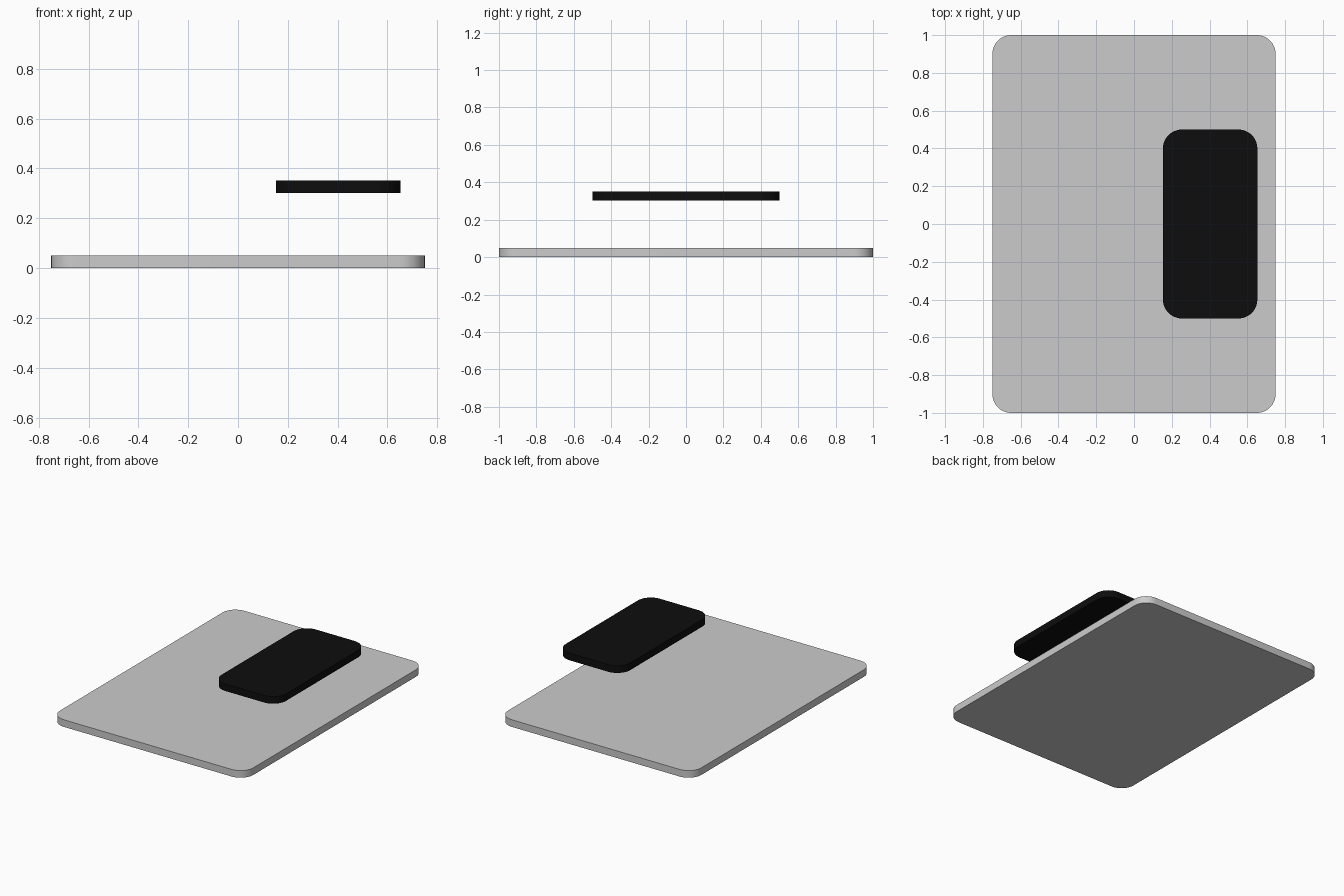
import bpy, bmesh, math

if "Cube" in bpy.data.objects:
    bpy.data.objects.remove(bpy.data.objects["Cube"])


def rounded_slab(name, center, size, z0, height, radius, color=None, segments=12):
    """Upright slab with rounded corners in plan and crisp top and bottom rims."""
    outline = []
    for i, (sx, sy) in enumerate([(1, 1), (-1, 1), (-1, -1), (1, -1)]):
        cx = center[0] + sx * (size[0] / 2 - radius)
        cy = center[1] + sy * (size[1] / 2 - radius)
        for k in range(segments + 1):
            a = math.pi / 2 * (i + k / segments)
            outline.append((cx + radius * math.cos(a), cy + radius * math.sin(a), z0))
    bm = bmesh.new()
    face = bm.faces.new([bm.verts.new(p) for p in outline])
    top = bmesh.ops.extrude_face_region(bm, geom=[face], use_keep_orig=True)
    moved = [g for g in top["geom"] if isinstance(g, bmesh.types.BMVert)]
    bmesh.ops.translate(bm, verts=moved, vec=(0, 0, height))
    bmesh.ops.recalc_face_normals(bm, faces=bm.faces)
    mesh = bpy.data.meshes.new(name)
    bm.to_mesh(mesh)
    bm.free()
    obj = bpy.data.objects.new(name, mesh)
    bpy.context.collection.objects.link(obj)
    if color:
        mat = bpy.data.materials.new(name + "_material")
        mat.diffuse_color = color
        mat.use_nodes = True
        mat.node_tree.nodes["Principled BSDF"].inputs["Base Color"].default_value = mat.diffuse_color
        mesh.materials.append(mat)
    bpy.ops.object.select_all(action='DESELECT')
    obj.select_set(True)
    bpy.context.view_layer.objects.active = obj
    bpy.ops.object.shade_smooth_by_angle(angle=math.radians(30))
    return obj


# Large grey base plate
rounded_slab("base_plate", (0, 0), (1.5, 2.0), 0.0, 0.05, 0.1)

# Small black slab floating above the right side
rounded_slab("upper_slab", (0.403, 0), (0.5, 1.0), 0.302, 0.05, 0.1,
             color=(0.004, 0.004, 0.004, 1))
